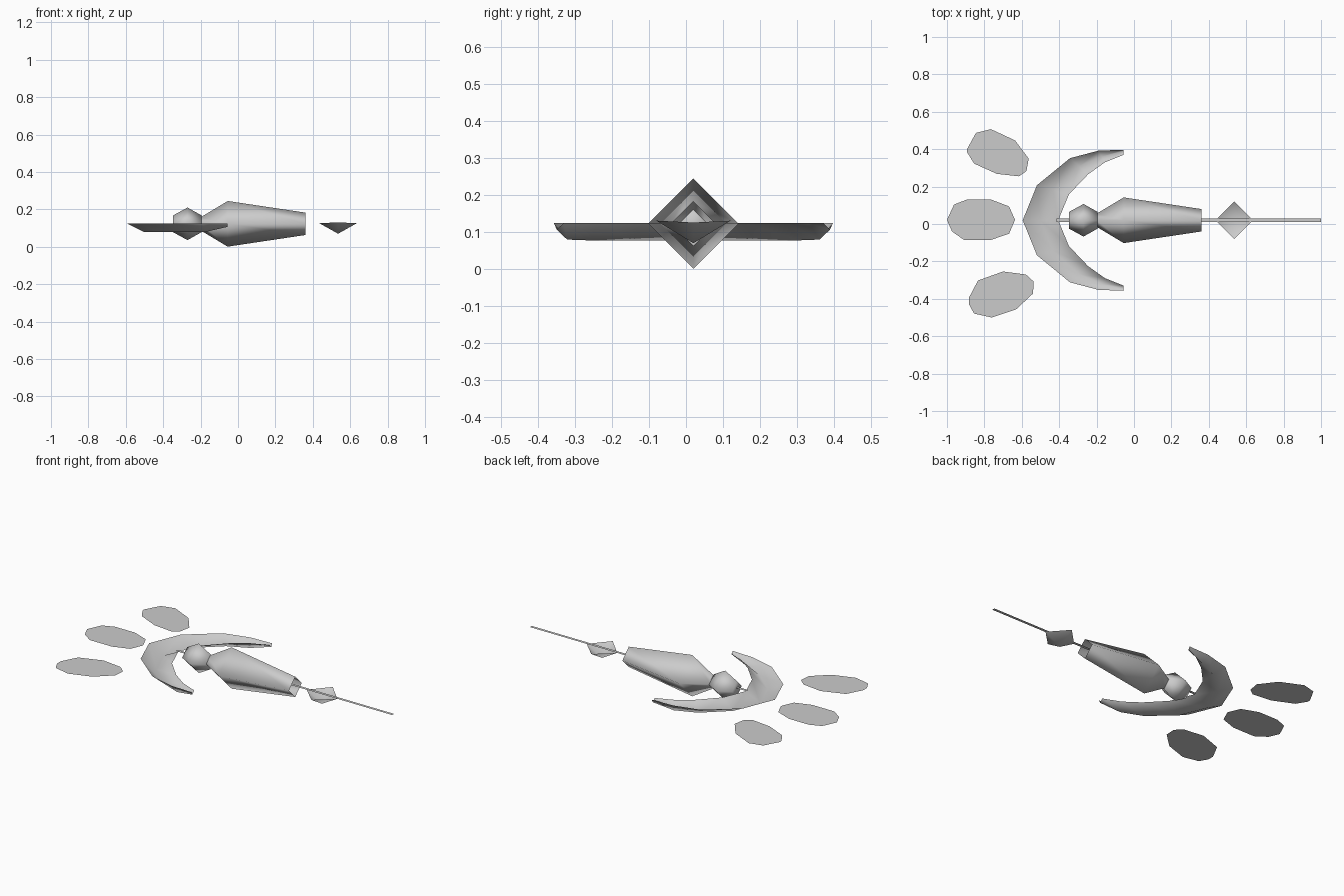
import bpy, bmesh, math

if "Cube" in bpy.data.objects:
    bpy.data.objects.remove(bpy.data.objects["Cube"])

CY, CZ = 0.02, 0.123   # shared long axis of the model

grey = bpy.data.materials.new("plain_grey")
grey.diffuse_color = (0.6, 0.6, 0.6, 1)
grey.use_nodes = True
grey.node_tree.nodes["Principled BSDF"].inputs["Base Color"].default_value = grey.diffuse_color


def make(name, verts, faces, smooth=True, fix=True):
    me = bpy.data.meshes.new(name)
    me.from_pydata([tuple(v) for v in verts], [], faces)
    bm = bmesh.new()
    bm.from_mesh(me)
    if fix:
        bmesh.ops.recalc_face_normals(bm, faces=bm.faces)
    for f in bm.faces:
        f.smooth = smooth
    bm.to_mesh(me)
    bm.free()
    me.materials.append(grey)
    ob = bpy.data.objects.new(name, me)
    bpy.context.collection.objects.link(ob)
    return ob


def loft(rows, closed=True, cap=False):
    """Join equal rows of points with quads; closed rows wrap around."""
    n = len(rows[0])
    verts = [p for r in rows for p in r]
    faces = []
    for i in range(len(rows) - 1):
        for j in range(n if closed else n - 1):
            k = (j + 1) % n
            faces.append((i*n + j, i*n + k, (i+1)*n + k, (i+1)*n + j))
    if cap:
        last = (len(rows) - 1) * n
        faces += [tuple(range(n)), tuple(range(last, last + n))]
    return verts, faces


def diamonds(stations):
    """Four-sided rings along x from (x, radius) pairs."""
    return [[(x, CY + r*math.cos(a), CZ + r*math.sin(a))
             for a in (i*math.pi/2 for i in range(4))] for x, r in stations]


# Body: open four-sided tapered tube
make("body", *loft(diamonds([(-0.2, 0.035), (-0.055, 0.122), (0.36, 0.06)])))

# Head: four-sided bulb on the same axis
make("head", *loft(diamonds([(-0.347, 0.045), (-0.27, 0.087), (-0.195, 0.045)]),
                   cap=True))

# Crescent: open V-shaped trough, mirrored about the long axis
# outer x, outer dy, inner x, inner dy, keel z, keel bias towards the outer rim
half = [(-0.055, 0.377, -0.055, 0.350, 0.107, 0.7),
        (-0.19, 0.372, -0.155, 0.310, 0.08, 0.5),
        (-0.342, 0.332, -0.246, 0.245, 0.078, 0.5),
        (-0.519, 0.187, -0.348, 0.138, 0.078, 0.5),
        (-0.595, 0.0, -0.405, 0.0, 0.078, 0.5)]
stations = half + [(a, -b, c, -d, e, t) for a, b, c, d, e, t in half[-2::-1]]
rows = [[(ox, CY + oy, 0.125),
         (ix + (ox - ix)*t, CY + iy + (oy - iy)*t, kz),
         (ix, CY + iy, 0.125)] for ox, oy, ix, iy, kz, t in stations]
make("crescent", *loft(rows, closed=False))

# Rod: flat strip along the whole axis
make("rod", [(-0.415, CY - 0.009, 0.131), (1, CY - 0.009, 0.131),
             (1, CY + 0.009, 0.131), (-0.415, CY + 0.009, 0.131)],
     [(0, 1, 2, 3)], smooth=False, fix=False)

# Gem: open inverted pyramid under the rod
gx = 0.535
make("gem",
     [(gx - 0.1, CY, 0.126), (gx, CY - 0.1, 0.131), (gx + 0.1, CY, 0.126),
      (gx, CY + 0.1, 0.131), (gx, CY, 0.07)],
     [(0, 4, 1), (1, 4, 2), (2, 4, 3), (3, 4, 0)])

# Floating petals: flat faceted ovals fanned behind the crescent
petals = {
    "petal_left": [(-0.893, 0.40), (-0.845, 0.487), (-0.765, 0.507), (-0.636, 0.447),
                   (-0.563, 0.35), (-0.575, 0.283), (-0.615, 0.255), (-0.733, 0.268),
                   (-0.855, 0.323), (-0.893, 0.385)],
    "petal_middle": [(-1.0, 0.022), (-0.962, 0.104), (-0.893, 0.131), (-0.765, 0.131),
                     (-0.668, 0.094), (-0.636, 0.022), (-0.668, -0.052),
                     (-0.765, -0.085), (-0.909, -0.085), (-0.973, -0.04)],
    "petal_right": [(-0.882, -0.393), (-0.834, -0.302), (-0.70, -0.254),
                    (-0.578, -0.27), (-0.536, -0.308), (-0.54, -0.372),
                    (-0.631, -0.457), (-0.76, -0.50), (-0.855, -0.479),
                    (-0.882, -0.43)],
}
for name, outline in petals.items():
    pts = [(x, y, 0.1) for x, y in reversed(outline)]   # faces upward
    make(name, pts, [tuple(range(len(pts)))], smooth=False, fix=False)
